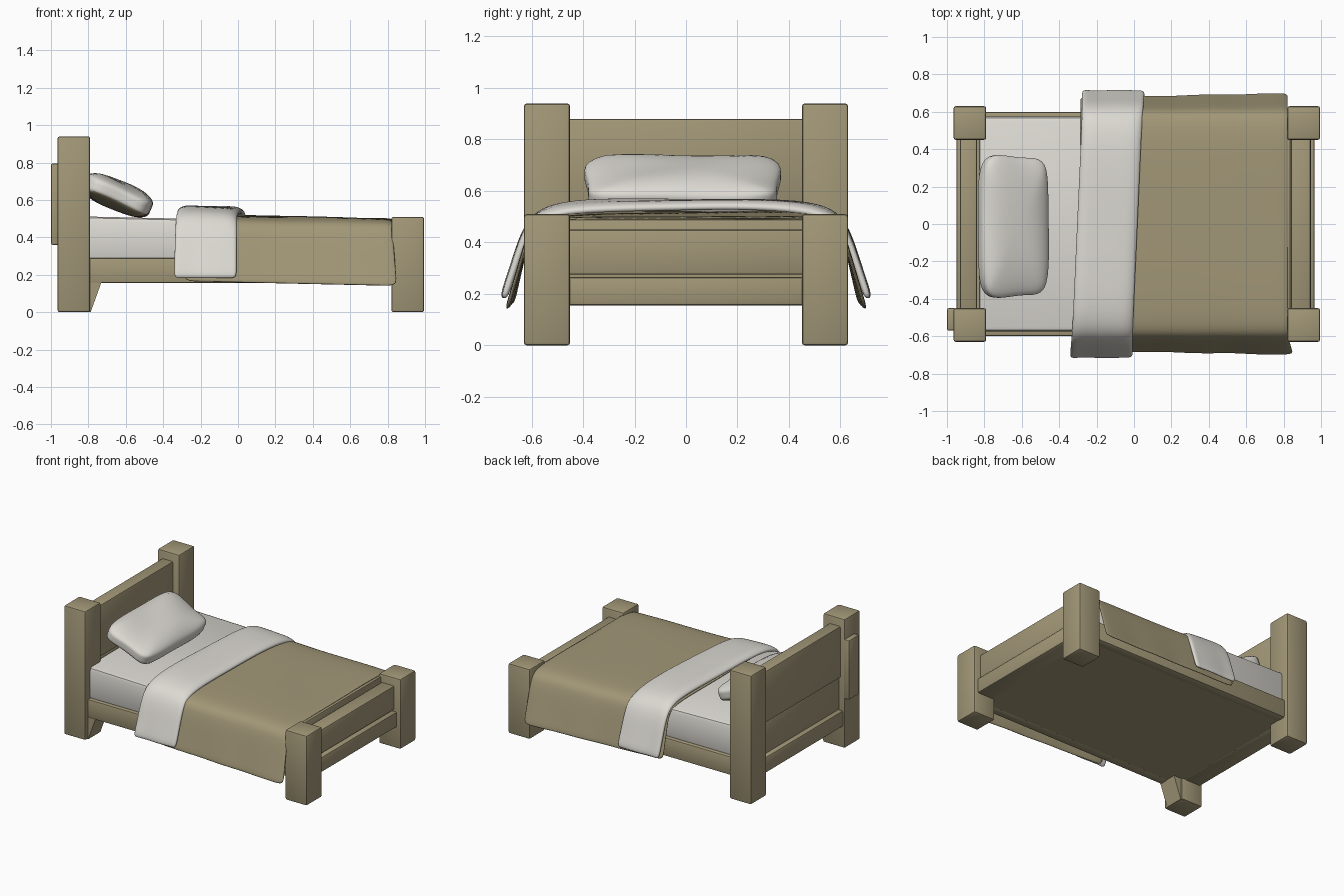
import bpy, bmesh, math
from mathutils import Matrix, Vector

if "Cube" in bpy.data.objects:
    bpy.data.objects.remove(bpy.data.objects["Cube"])


def material(name, rgb):
    m = bpy.data.materials.new(name)
    m.diffuse_color = (*rgb, 1)
    m.use_nodes = True
    m.node_tree.nodes["Principled BSDF"].inputs["Base Color"].default_value = m.diffuse_color
    return m


TAN = material("olive tan", (0.36, 0.31, 0.185))
WHITE = material("off white", (0.72, 0.70, 0.65))


def finish(name, bm, mats, angle=35):
    me = bpy.data.meshes.new(name)
    bm.to_mesh(me)
    bm.free()
    ob = bpy.data.objects.new(name, me)
    bpy.context.collection.objects.link(ob)
    for m in mats:
        me.materials.append(m)
    bpy.ops.object.select_all(action='DESELECT')
    ob.select_set(True)
    bpy.context.view_layer.objects.active = ob
    bpy.ops.object.shade_smooth_by_angle(angle=math.radians(angle))
    return ob


def box(name, x, y, z, mat=TAN, bevel=0.01, shape=None):
    """Bevelled box from ranges; shape(co) may move the corners."""
    bm = bmesh.new()
    bmesh.ops.create_cube(bm, size=1)
    for v in bm.verts:
        v.co = Vector([r[0] if c < 0 else r[1] for c, r in zip(v.co, (x, y, z))])
        if shape:
            shape(v.co)
    if bevel:
        bmesh.ops.bevel(bm, geom=bm.edges[:], offset=bevel, segments=2,
                        profile=0.5, affect='EDGES')
    return finish(name, bm, [mat])


def drape(name, half, x0, x1, mat, thick, place, n=14):
    """Cloth strip: half profile (y, z) mirrored, swept along x."""
    prof = [(-y, z) for y, z in reversed(half[1:])] + half
    bm = bmesh.new()
    rows = []
    for i in range(n + 1):
        t = i / n
        rows.append([bm.verts.new(place(t, x0 + (x1 - x0) * t, y, z)) for y, z in prof])
    for a, b in zip(rows, rows[1:]):
        for j in range(len(prof) - 1):
            bm.faces.new((a[j], b[j], b[j + 1], a[j + 1]))
    ob = finish(name, bm, [mat], 80)
    s = ob.modifiers.new("thickness", 'SOLIDIFY')
    s.thickness = thick
    s.offset = -1
    d = ob.modifiers.new("smooth", 'SUBSURF')
    d.levels = d.render_levels = 2
    return ob


# Posts, side rails
for side, s in (("front", -1), ("back", 1)):
    post_y = sorted((s * 0.45, s * 0.63))
    box(f"{side}_head_post", (-0.965, -0.79), post_y, (0, 0.94), bevel=0.012)
    box(f"{side}_foot_post", (0.82, 0.995), post_y, (0, 0.51), bevel=0.012)
    box(f"{side}_side_rail", (-0.82, 0.86), sorted((s * 0.53, s * 0.6)), (0.155, 0.29))

# Plate behind one head post and wedge brace below the frame
box("head_post_plate", (-1.0, -0.95), (-0.57, -0.45), (0.36, 0.795))


def taper(co):
    if co.x > -0.75 and co.z < 0.1:
        co.x = -0.788


box("head_post_wedge", (-0.82, -0.73), (-0.6, -0.46), (0.0, 0.16), bevel=0, shape=taper)

# Headboard and footboard planks
box("headboard_upper_plank", (-0.93, -0.84), (-0.47, 0.47), (0.505, 0.88))
box("headboard_lower_plank", (-0.92, -0.84), (-0.47, 0.47), (0.27, 0.51))
box("headboard_rail", (-0.95, -0.82), (-0.47, 0.47), (0.155, 0.27))
box("footboard_plank", (0.84, 0.945), (-0.47, 0.47), (0.275, 0.45))
box("footboard_rail", (0.84, 0.965), (-0.47, 0.47), (0.155, 0.265))
box("bed_base", (-0.88, 0.9), (-0.56, 0.56), (0.158, 0.28), bevel=0)


# Mattress, slightly lower at the foot
def slope(co):
    if co.z > 0.4 and co.x > 0:
        co.z = 0.475


box("mattress", (-0.83, 0.82), (-0.575, 0.575), (0.275, 0.512), WHITE, 0.025, slope)
box("blanket_tucked_end", (0.80, 0.838), (-0.5, 0.5), (0.26, 0.49))


# Blanket hanging over both sides
def place_blanket(t, x, y, z):
    hang = max(0, 0.5 - z) / 0.35
    flare = 1 + 0.035 * t * hang
    ripple = 0.006 * math.sin(9 * x + 2 * y) * hang
    top = (1 - hang) * (0.01 - 0.022 * t + 0.003 * math.sin(7 * x + 5 * y))
    x += t * hang * (0.03 if y < 0 else 0.0)
    return x, y * flare + math.copysign(ripple, y), z + top - 0.025 * t * hang


drape("blanket",
      [(0, 0.513), (0.2, 0.514), (0.4, 0.512), (0.53, 0.503), (0.595, 0.48),
       (0.62, 0.42), (0.645, 0.31), (0.665, 0.22), (0.678, 0.165)],
      -0.29, 0.825, TAN, 0.015, place_blanket)


# Folded sheet band across the blanket
def place_sheet(t, x, y, z):
    hang = max(0, 0.55 - z) / 0.36
    edge = (2 * t - 1) ** 8
    z += (1 - hang) * (0.004 * math.sin(6 * y + 8 * x) - 0.02 * edge - 0.012 * t)
    return x + 0.045 * y, y + math.copysign(0.005 * math.sin(14 * x) * hang, y), z


drape("folded_sheet",
      [(0, 0.575), (0.2, 0.575), (0.4, 0.568), (0.52, 0.55), (0.6, 0.512),
       (0.645, 0.43), (0.675, 0.33), (0.7, 0.25), (0.72, 0.185)],
      -0.31, 0.025, WHITE, 0.028, place_sheet, 10)

# Pillow: rounded block leaning on the headboard, tan underside
bm = bmesh.new()
bmesh.ops.create_cube(bm, size=2)
bmesh.ops.subdivide_edges(bm, edges=bm.edges[:], cuts=13, use_grid_fill=True)
tilt = Matrix.Translation((-0.645, -0.013, 0.625)) @ Matrix.Rotation(math.radians(23), 4, 'Y')
for v in bm.verts:
    c = v.co
    c /= sum(abs(k) ** 5 for k in c) ** 0.2
    thin = 1 - 0.35 * max(abs(c.x), abs(c.y)) ** 3
    puff = 1 - 0.04 * (1 - c.x ** 2) - 0.02 * math.sin(3 * c.x)
    v.co = tilt @ Vector((0.195 * c.x, 0.388 * c.y * puff,
                          0.078 * c.z * thin + 0.004 * math.sin(4 * c.y + 3 * c.x)))
bm.normal_update()
for f in bm.faces:
    f.material_index = 1 if f.normal.z < -0.6 else 0
finish("pillow", bm, [WHITE, TAN], 80)
